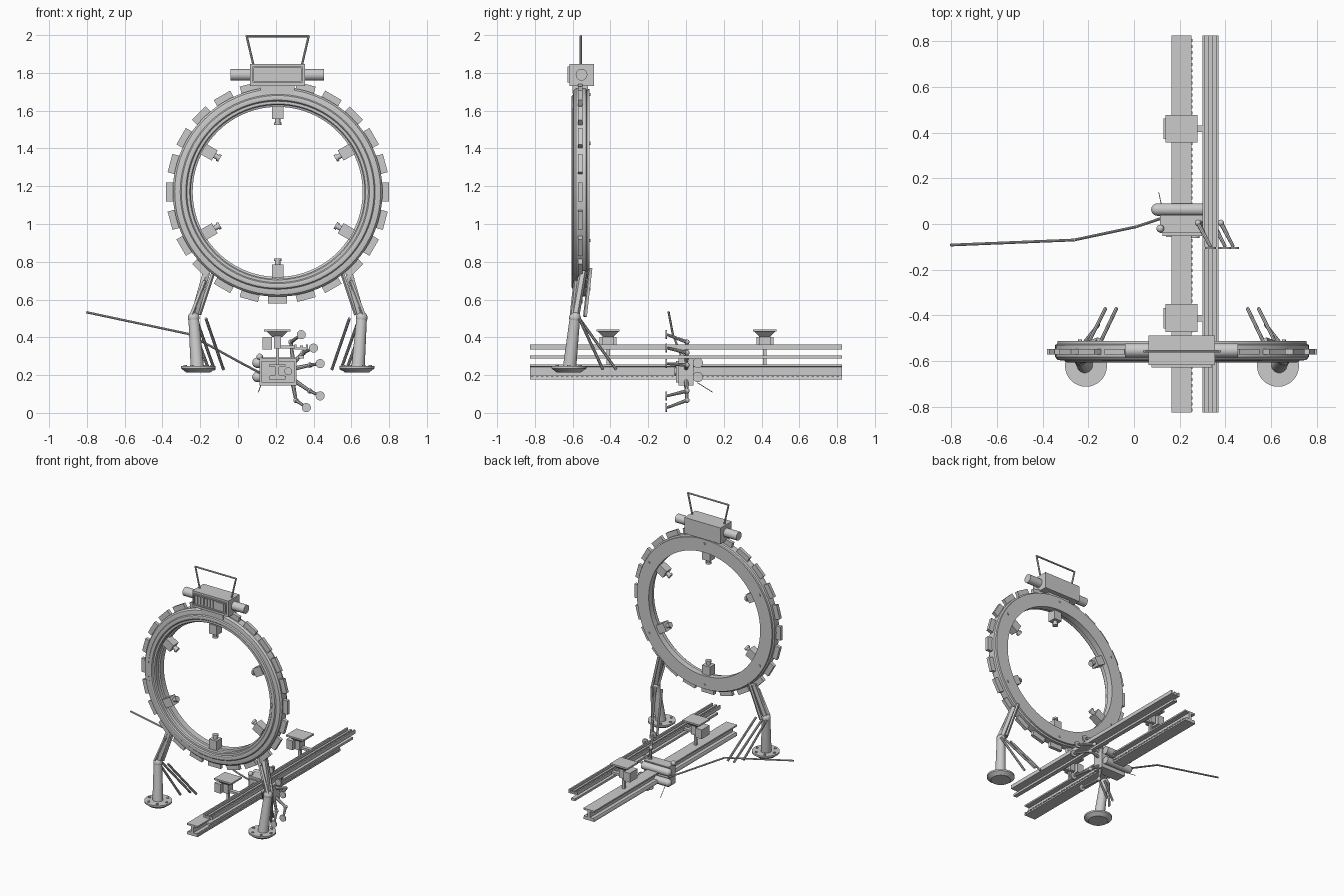
import bpy, bmesh, math
from mathutils import Vector, Matrix

old = bpy.data.objects.get("Cube")
if old:
    bpy.data.objects.remove(old, do_unlink=True)

grey = bpy.data.materials.new("light_grey")
grey.use_nodes = True
grey.diffuse_color = (0.6, 0.6, 0.6, 1)
grey.node_tree.nodes["Principled BSDF"].inputs["Base Color"].default_value = (0.6, 0.6, 0.6, 1)
RING = Vector((0.21, -0.56, 1.17))


def finish(name, bm):
    bmesh.ops.recalc_face_normals(bm, faces=bm.faces)
    mesh = bpy.data.meshes.new(name)
    bm.to_mesh(mesh)
    bm.free()
    mesh.materials.append(grey)
    obj = bpy.data.objects.new(name, mesh)
    bpy.context.collection.objects.link(obj)
    bpy.ops.object.select_all(action='DESELECT')
    obj.select_set(True)
    bpy.context.view_layer.objects.active = obj
    bpy.ops.object.shade_smooth_by_angle(angle=math.radians(35))
    return obj


def add_box(bm, lo, hi, m=Matrix()):
    lo, hi = Vector(lo), Vector(hi)
    bmesh.ops.create_cube(bm, size=1, matrix=m @ Matrix.Translation((lo + hi) / 2)
                          @ Matrix.Diagonal((*(hi - lo), 1)))


def add_rod(bm, a, b, r, r2=None, sides=12):
    a, b = Vector(a), Vector(b)
    turn = (b - a).to_track_quat('Z', 'Y').to_matrix().to_4x4()
    bmesh.ops.create_cone(bm, cap_ends=True, segments=sides, radius1=r,
                          radius2=r if r2 is None else r2, depth=(b - a).length,
                          matrix=Matrix.Translation((a + b) / 2) @ turn)


def add_ball(bm, c, r):
    bmesh.ops.create_uvsphere(bm, u_segments=16, v_segments=10, radius=r,
                              matrix=Matrix.Translation(c))


def add_path(bm, points, r, sides=8):
    for a, b in zip(points, points[1:]):
        add_rod(bm, a, b, r, sides=sides)
    for p in points[1:-1]:
        add_ball(bm, p, r)


def box(name, lo, hi):
    bm = bmesh.new()
    add_box(bm, lo, hi)
    return finish(name, bm)


def around(count, start=0):
    # Frames round the ring whose local x axis points outward
    for i in range(count):
        yield Matrix.Translation(RING) @ Matrix.Rotation(start + i * math.tau / count, 4, 'Y')


def extrude_rail(name, outline):
    # Straight rail along y from an x,z outline
    bm = bmesh.new()
    face = bm.faces.new([bm.verts.new((x, -0.825, z)) for x, z in outline])
    out = bmesh.ops.extrude_face_region(bm, geom=[face])
    bmesh.ops.translate(bm, vec=(0, 1.65, 0),
                        verts=[v for v in out["geom"] if isinstance(v, bmesh.types.BMVert)])
    return finish(name, bm)


# Big ring: revolved profile of radius and depth, flat at the back, domed in front
profile = [(.45, .048), (.545, .048), (.546, .036), (.555, .03), (.555, -.022), (.545, -.034),
           (.53, -.037), (.516, -.037), (.51, -.044), (.498, -.047), (.486, -.044), (.48, -.036),
           (.466, -.036), (.46, -.028), (.46, 0), (.45, .004)]
bm = bmesh.new()
verts = [bm.verts.new((RING.x + r, RING.y + y, RING.z)) for r, y in profile]
edges = [bm.edges.new((a, b)) for a, b in zip(verts, verts[1:] + verts[:1])]
bmesh.ops.spin(bm, geom=verts + edges, cent=RING, axis=(0, 1, 0), angle=math.tau, steps=96)
bmesh.ops.remove_doubles(bm, verts=bm.verts, dist=0.0005)
finish("ring", bm)

# Blocks round the rim
bm = bmesh.new()
for m in around(24):
    add_box(bm, (.545, -.012, -.05), (.59, .012, .05), m)
finish("rim_blocks", bm)

# Six inward emitters and bolts behind
bm = bmesh.new()
bolts = bmesh.new()
for m in around(6, math.pi / 6):
    add_box(bm, (.385, -.03, -.031), (.455, .03, .031), m)
    add_rod(bm, m @ Vector((.388, 0, 0)), m @ Vector((.365, 0, 0)), .014)
    add_rod(bm, m @ Vector((.367, 0, 0)), m @ Vector((.353, 0, 0)), .02)
    add_rod(bolts, m @ Vector((.515, .045, 0)), m @ Vector((.515, .054, 0)), .008)
finish("emitters", bm)
finish("ring_bolts", bolts)

# Control housing on top of the ring
box("housing", (.063, -.617, 1.73), (.355, -.488, 1.847))
bm = bmesh.new()
add_box(bm, (.12, -.60, 1.69), (.30, -.52, 1.735))
finish("housing_saddle", bm)
bm = bmesh.new()
for z in (1.75, 1.825):
    add_box(bm, (.077, -.628, z), (.341, -.612, z + .008))
for x in (.077, .333):
    add_box(bm, (x, -.628, 1.75), (x + .008, -.612, 1.833))
for i in range(6):
    add_box(bm, (.1 + i * .025, -.624, 1.765), (.11 + i * .025, -.612, 1.82))
add_box(bm, (.26, -.624, 1.765), (.32, -.612, 1.82))
finish("housing_grille", bm)
bm = bmesh.new()
add_rod(bm, (-.04, -.553, 1.79), (.455, -.553, 1.79), .031, sides=16)
finish("side_drums", bm)
bm = bmesh.new()
add_path(bm, [(.082, -.557, 1.84), (.046, -.557, 1.994), (.374, -.557, 1.994),
              (.338, -.557, 1.84)], .006)
finish("carry_handle", bm)

# Two legs mirrored about the ring's middle
for side, name in ((-1, "right"), (1, "left")):
    def at(x, y, z):
        return Vector((RING.x + side * x, y, z))
    knee = at(.445, -.588, .504)
    bm = bmesh.new()
    add_rod(bm, at(.375, -.545, .75), knee, .022, sides=6)
    add_rod(bm, at(.335, -.56, .76), at(.415, -.575, .52), .011, sides=4)
    add_rod(bm, at(.365, -.506, .765), at(.44, -.535, .51), .011, sides=4)
    add_rod(bm, at(.385, -.585, .70), at(.455, -.605, .52), .011, sides=4)
    add_ball(bm, knee, .031)
    add_rod(bm, at(.425, -.617, .235), knee, .036, .028, sides=16)
    finish(name + "_leg", bm)
    bm = bmesh.new()
    add_rod(bm, at(.42, -.62, .215), at(.42, -.62, .235), .065, .092, sides=32)
    add_rod(bm, at(.42, -.62, .235), at(.42, -.62, .247), .092, sides=32)
    for i in range(6):
        a = i * math.tau / 6
        p = at(.42 + .07 * math.cos(a), -.62 + .07 * math.sin(a), .245)
        add_rod(bm, p, p + Vector((0, 0, .008)), .009)
    finish(name + "_foot", bm)
    bm = bmesh.new()
    for x, y in ((.287, -.37), (.335, -.37), (.365, -.44)):
        add_rod(bm, at(.07 + x * 1.08, -.565, .5), at(x, y, .23), .008, sides=8)
    finish(name + "_braces", bm)

# Lower beam with an I section, mirrored from half an outline
half = [(.0435, .177), (.0435, .188), (.036, .2), (.01, .2), (.01, .243), (.0435, .245), (.0435, .256)]
extrude_rail("main_beam", [(.2075 + x, z) for x, z in half]
             + [(.2075 - x, z) for x, z in reversed(half)])
rack = box("beam_rack", (.245, -.82, .186), (.255, -.807, .196))
rack.modifiers.new("Repeat", 'ARRAY').count = 62
rack.modifiers["Repeat"].use_relative_offset = False
rack.modifiers["Repeat"].use_constant_offset = True
rack.modifiers["Repeat"].constant_offset_displace = (0, .0265, 0)

# Upper ribbed rail and the thin rail under it
half = [(.035, .335), (.035, .362), (.024, .362), (.024, .345), (.008, .345), (.008, .358)]
extrude_rail("upper_rail", [(.335 + x, z) for x, z in half]
             + [(.335 - x, z) for x, z in reversed(half)])
box("thin_rail", (.32, -.825, .287), (.35, .825, .303))

# Two small platforms standing on the beam
for y, name in ((-.412, "front"), (.417, "rear")):
    bm = bmesh.new()
    add_box(bm, (.138, y - .061, .43), (.277, y + .061, .442))
    bmesh.ops.create_cone(bm, cap_ends=True, segments=4, radius1=.035, radius2=.08, depth=.03,
                          matrix=Matrix.Translation((.2075, y, .416))
                          @ Matrix.Rotation(math.pi / 4, 4, 'Z'))
    add_box(bm, (.19, y - .03, .34), (.227, y + .03, .42))
    add_box(bm, (.13, y - .045, .335), (.18, y + .045, .402))
    add_box(bm, (.2, y - .009, .25), (.218, y + .009, .35))
    add_box(bm, (.22, y - .014, .342), (.305, y + .014, .358))
    finish(name + "_platform", bm)

# Crawler clinging to the beam
bm = bmesh.new()
add_box(bm, (.113, -.04, .145), (.31, .04, .29))
add_box(bm, (.125, -.052, .16), (.298, -.038, .275))
add_box(bm, (.14, -.057, .185), (.235, -.05, .192))
add_box(bm, (.2, -.057, .19), (.207, -.05, .255))
add_rod(bm, (.266, -.03, .22), (.266, -.062, .22), .021, sides=20)
add_ball(bm, (.115, -.02, .297), .017)
finish("crawler_body", bm)
bm = bmesh.new()
for z in (.265, .19):
    add_rod(bm, (.102, .063, z), (.3, .063, z), .027, sides=20)
    add_ball(bm, (.102, .063, z), .027)
    add_box(bm, (.15, .03, z - .012), (.27, .05, z + .012))
finish("crawler_tanks", bm)

# Crawler arms ending in round pads
bm = bmesh.new()
for x, z in ((.335, .414), (.4, .343), (.435, .261), (.435, .09), (.362, .028)):
    start = Vector((.29, 0, .22 + (z - .22) * .33))
    elbow = Vector((x - .055, .005, .22 + (z - .22) * .8))
    pad = Vector((x, -.1, z))
    add_rod(bm, start, elbow, .012, .009, 8)
    add_rod(bm, elbow, pad, .01, .007, 8)
    add_ball(bm, start, .016)
    add_ball(bm, elbow, .014)
    add_rod(bm, pad, pad + Vector((0, -.009, 0)), .024, sides=20)
finish("crawler_arms", bm)

# Long jointed whip and short aerial
bm = bmesh.new()
add_path(bm, [(-.803, -.092, .533), (-.262, -.07, .418), (.01, -.012, .268), (.12, .025, .21)], .006)
add_rod(bm, (.125, .06, .16), (.108, .14, .11), .002, sides=6)
finish("crawler_whip", bm)
